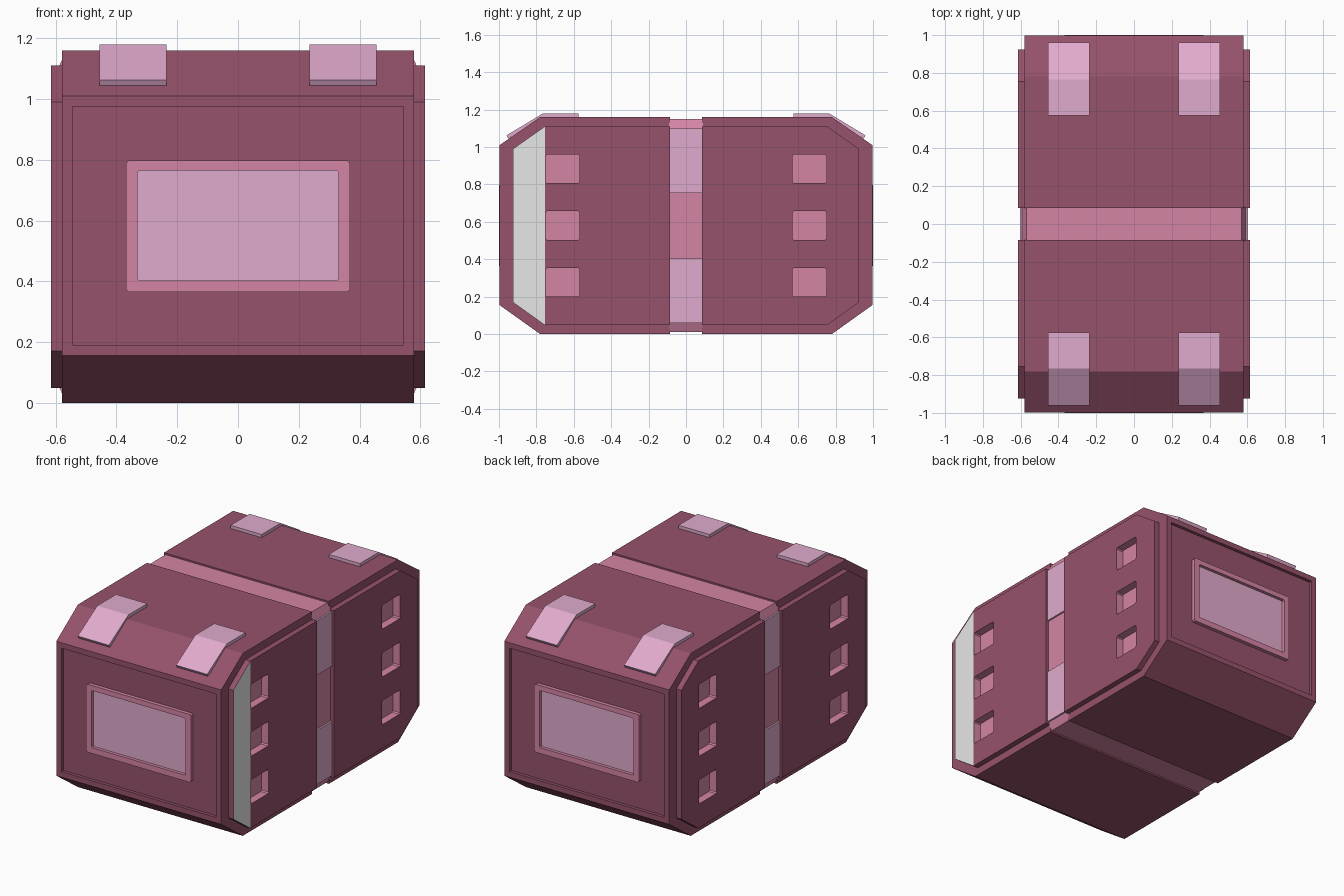
import bpy, bmesh
from mathutils import Vector

if "Cube" in bpy.data.objects:
    bpy.data.objects.remove(bpy.data.objects["Cube"])


def material(name, rgb):
    m = bpy.data.materials.new(name)
    m.diffuse_color = (*rgb, 1)
    m.use_nodes = True
    m.node_tree.nodes["Principled BSDF"].inputs["Base Color"].default_value = m.diffuse_color
    return m


PLUM = material("plum shell", (0.306, 0.084, 0.147))
ROSE = material("rose trim", (0.664, 0.234, 0.377))
LILAC = material("lilac panel", (0.748, 0.406, 0.61))
GREY = material("pale grey", (0.8, 0.8, 0.8))


def finish(name, bm, *mats):
    bmesh.ops.recalc_face_normals(bm, faces=bm.faces)
    me = bpy.data.meshes.new(name)
    bm.to_mesh(me)
    bm.free()
    for m in mats:
        me.materials.append(m)
    ob = bpy.data.objects.new(name, me)
    bpy.context.collection.objects.link(ob)
    return ob


def add_prism(bm, pts, a, b, axis):
    """Extrude a 2D profile between a and b along the axis (0 = x, 1 = y)."""
    def place(p, d):
        return (d, p[0], p[1]) if axis == 0 else (p[0], d, p[1])
    lo = [bm.verts.new(place(p, a)) for p in pts]
    hi = [bm.verts.new(place(p, b)) for p in pts]
    bm.faces.new(lo)
    bm.faces.new(hi)
    n = len(pts)
    for i in range(n):
        j = (i + 1) % n
        bm.faces.new((lo[i], lo[j], hi[j], hi[i]))


def prism(name, pts, a, b, axis, mat):
    bm = bmesh.new()
    add_prism(bm, pts, a, b, axis)
    return finish(name, bm, mat)


def rect(u0, u1, v0, v1, c=0.0):
    """Rectangle, optionally with small cut corners."""
    if not c:
        return [(u0, v0), (u1, v0), (u1, v1), (u0, v1)]
    return [(u0 + c, v0), (u1 - c, v0), (u1, v0 + c), (u1, v1 - c),
            (u1 - c, v1), (u0 + c, v1), (u0, v1 - c), (u0, v0 + c)]


def cut(ob, cutter):
    mod = ob.modifiers.new("cut", 'BOOLEAN')
    mod.operation = 'DIFFERENCE'
    mod.solver = 'EXACT'
    mod.material_mode = 'TRANSFER'
    mod.object = cutter
    bpy.context.view_layer.objects.active = ob
    bpy.ops.object.modifier_apply(modifier=mod.name)


def flip(pts, s):
    return [(s * u, v) for u, v in pts]


SHELL = [(0.085, 0), (0.78, 0), (0.997, 0.155), (0.997, 1.01), (0.78, 1.16), (0.085, 1.16)]
SIDE = [(0.085, 0.048), (0.755, 0.048), (0.925, 0.17), (0.925, 0.99), (0.755, 1.11), (0.085, 1.11)]
STRAP = [(0.575, 1.15), (0.575, 1.18), (0.765, 1.18), (0.96, 1.062), (0.95, 1.045), (0.77, 1.15)]
WINDOWS = [(0.2, 0.353), (0.503, 0.657), (0.807, 0.96)]

for s, end in ((-1, "front"), (1, "back")):
    # half shell with a shallow end recess
    shell = prism(end + "_shell", flip(SHELL, s), -0.58, 0.58, 0, PLUM)
    recess = prism("recess_cutter", rect(-0.545, 0.545, 0.19, 0.975),
                   s * 0.977, s * 1.1, 1, PLUM)
    cut(shell, recess)
    bpy.data.objects.remove(recess)

    # end screen with raised frame
    frame = prism(end + "_screen_frame", rect(-0.368, 0.368, 0.365, 0.797, 0.008),
                  s * 0.96, s * 1.0, 1, ROSE)
    hole = prism("screen_cutter", rect(-0.33, 0.33, 0.402, 0.765, 0.006),
                 s * 0.9, s * 1.1, 1, ROSE)
    cut(frame, hole)
    bpy.data.objects.remove(hole)
    prism(end + "_screen", rect(-0.335, 0.335, 0.397, 0.77), s * 0.965, s * 0.98, 1, LILAC)

    for t, side in ((-1, "left"), (1, "right")):
        # raised side panel; the front right one has a pale end strip
        bm = bmesh.new()
        add_prism(bm, flip(SIDE, s), t * 0.57, t * 0.615, 0)
        if s < 0 < t:
            bmesh.ops.bisect_plane(bm, geom=bm.verts[:] + bm.edges[:] + bm.faces[:],
                                   plane_co=Vector((0, -0.755, 0)), plane_no=Vector((0, 1, 0)),
                                   dist=0.0005)
            bmesh.ops.connect_verts(bm, verts=[v for v in bm.verts
                                               if v.co.x > 0.6 and abs(v.co.y + 0.755) < 0.001])
            for f in bm.faces:
                c = f.calc_center_median()
                if c.x > 0.614 and c.y < -0.755:
                    f.material_index = 1
        panel = finish(f"{end}_{side}_side_panel", bm, PLUM, GREY)

        # three recessed windows
        bm = bmesh.new()
        for z0, z1 in WINDOWS:
            add_prism(bm, flip(rect(0.57, 0.75, z0, z1, 0.007), s), t * 0.565, t * 0.7, 0)
        cutter = finish("window_cutter", bm, ROSE)
        cut(panel, cutter)
        cut(shell, cutter)
        bpy.data.objects.remove(cutter)

        # folded strap over the top edge
        x0, x1 = sorted((t * 0.236, t * 0.455))
        prism(f"{end}_{side}_strap", flip(STRAP, s), x0, x1, 0, LILAC)

# middle band with chamfered corners
BAND = [(-0.57, 0.01), (0.57, 0.01), (0.592, 0.06), (0.592, 1.10),
        (0.57, 1.15), (-0.57, 1.15), (-0.592, 1.10), (-0.592, 0.06)]
prism("middle_band", BAND, -0.09, 0.09, 1, ROSE)
for t, side in ((-1, "left"), (1, "right")):
    for z0, z1, level in ((0.06, 0.403, "lower"), (0.755, 1.10, "upper")):
        prism(f"{side}_{level}_band_plate", rect(-0.086, 0.086, z0, z1),
              t * 0.58, t * 0.603, 0, LILAC)
